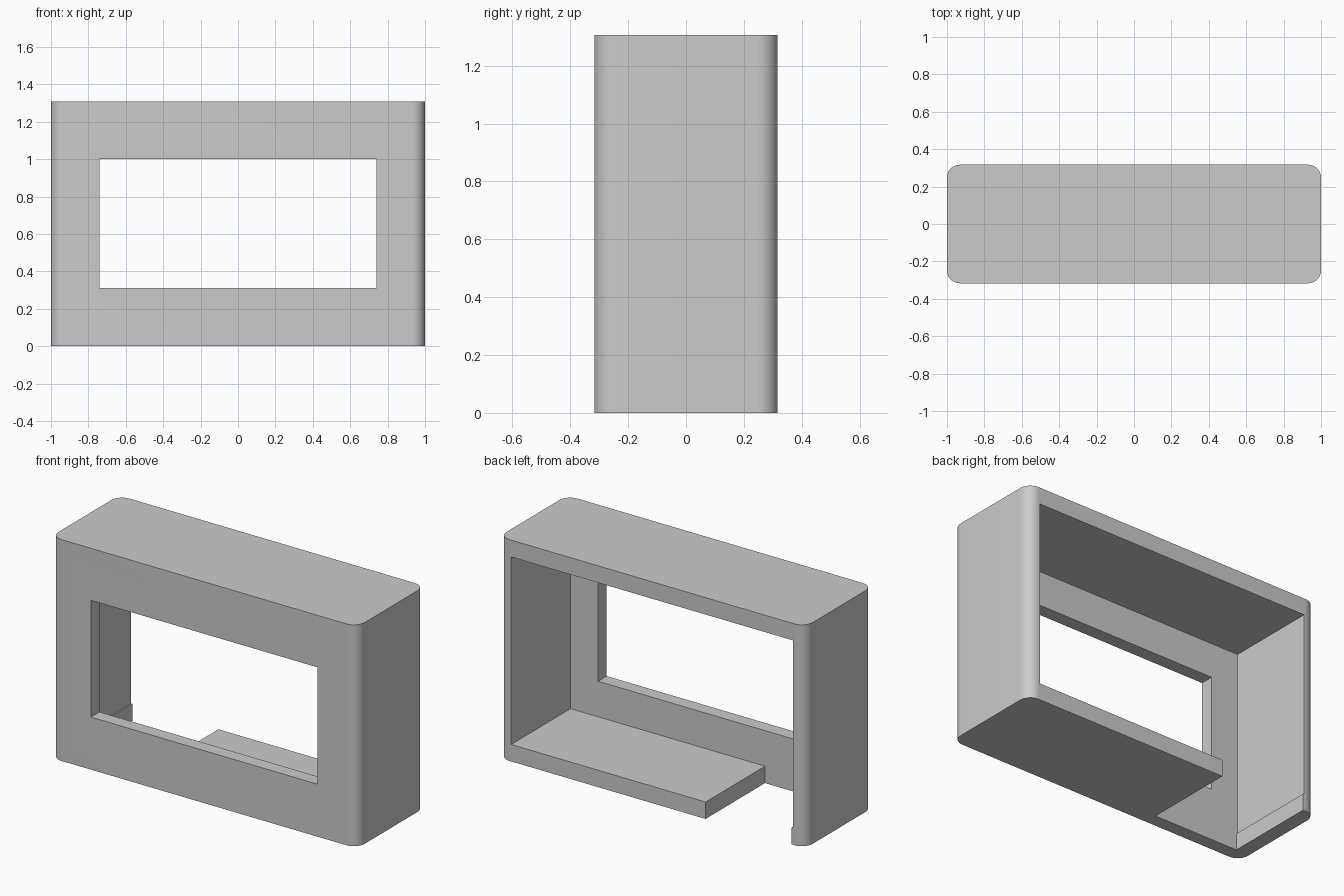
import bpy
import bmesh
from math import cos, sin, pi

cube = bpy.data.objects.get("Cube")
if cube:
    bpy.data.objects.remove(cube, do_unlink=True)

HALF_W, HALF_D, HEIGHT = 1.0, 0.317, 1.307
RADIUS, SEGMENTS = 0.07, 12
INNER_X, INNER_Y = 0.92, -0.237      # side wall and front wall inner faces
FLOOR, CEILING = 0.10, 1.207

grey = bpy.data.materials.new("light_grey")
grey.use_nodes = True
colour = (0.6, 0.6, 0.6, 1.0)
grey.diffuse_color = colour
grey.node_tree.nodes["Principled BSDF"].inputs["Base Color"].default_value = colour


def add_prism(name, outline, z0, z1):
    """Extrude a plan outline from z0 to z1."""
    bm = bmesh.new()
    base = bm.faces.new([bm.verts.new((x, y, z0)) for x, y in outline])
    top = bmesh.ops.extrude_face_region(bm, geom=[base])["geom"]
    verts = [v for v in top if isinstance(v, bmesh.types.BMVert)]
    bmesh.ops.translate(bm, vec=(0, 0, z1 - z0), verts=verts)
    bmesh.ops.recalc_face_normals(bm, faces=bm.faces)
    mesh = bpy.data.meshes.new(name)
    bm.to_mesh(mesh)
    bm.free()
    mesh.materials.append(grey)
    obj = bpy.data.objects.new(name, mesh)
    bpy.context.collection.objects.link(obj)
    return obj


def cut_box(target, x0, x1, y0, y1, z0, z1):
    """Subtract a box from the target and remove the cutter."""
    cutter = add_prism("cutter", [(x0, y0), (x1, y0), (x1, y1), (x0, y1)], z0, z1)
    cutter.hide_render = True
    mod = target.modifiers.new("cut", "BOOLEAN")
    mod.operation = "DIFFERENCE"
    mod.solver = "EXACT"
    mod.object = cutter
    bpy.context.view_layer.objects.active = target
    bpy.ops.object.modifier_apply(modifier=mod.name)
    bpy.data.objects.remove(cutter, do_unlink=True)


# Outer block with rounded upright corners
outline = []
for i, (sx, sy) in enumerate([(1, 1), (-1, 1), (-1, -1), (1, -1)]):
    for k in range(SEGMENTS + 1):
        a = (i + k / SEGMENTS) * pi / 2
        outline.append((sx * (HALF_W - RADIUS) + RADIUS * cos(a),
                        sy * (HALF_D - RADIUS) + RADIUS * sin(a)))
housing = add_prism("housing", outline, 0, HEIGHT)

# Cavity open at the back
cut_box(housing, -INNER_X, INNER_X, INNER_Y, 1, FLOOR, CEILING)
# Front window
cut_box(housing, -0.74, 0.74, -1, 0, 0.31, 1.0)
# Notch through the floor, leaving a thin lip by the side wall
cut_box(housing, -0.912, -0.35, INNER_Y, 1, -0.1, 0.2)

bpy.ops.object.select_all(action="DESELECT")
housing.select_set(True)
bpy.context.view_layer.objects.active = housing
bpy.ops.object.shade_smooth_by_angle(angle=pi / 6)
